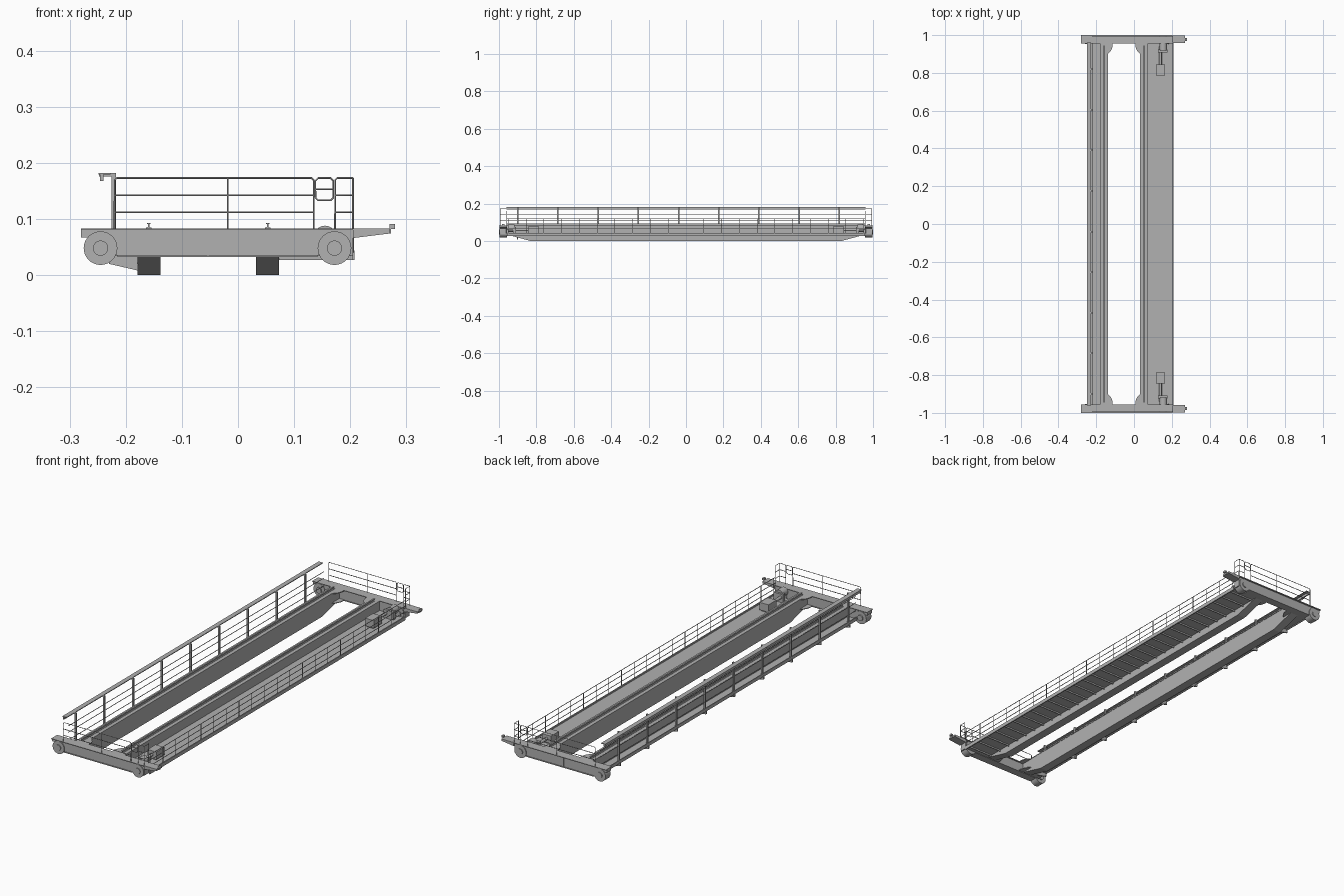
import bpy, bmesh, math
from mathutils import Vector

if "Cube" in bpy.data.objects:
    bpy.data.objects.remove(bpy.data.objects["Cube"])

steel = bpy.data.materials.new("dark_grey_steel")
steel.diffuse_color = (.44, .44, .44, 1)
steel.use_nodes = True
steel.node_tree.nodes["Principled BSDF"].inputs["Base Color"].default_value = steel.diffuse_color


def link(name, me):
    me.materials.clear()
    me.materials.append(steel)
    ob = bpy.data.objects.new(name, me)
    bpy.context.collection.objects.link(ob)
    return ob


def finish(name, bm):
    bmesh.ops.recalc_face_normals(bm, faces=bm.faces)
    me = bpy.data.meshes.new(name)
    bm.to_mesh(me)
    bm.free()
    return link(name, me)


def boxes(name, items):
    """items: (x0, x1, y0, y1, z0, z1)"""
    bm = bmesh.new()
    for x0, x1, y0, y1, z0, z1 in items:
        vs = bmesh.ops.create_cube(bm, size=1)["verts"]
        for v in vs:
            v.co = Vector((x0 + (v.co.x + .5) * (x1 - x0),
                           y0 + (v.co.y + .5) * (y1 - y0),
                           z0 + (v.co.z + .5) * (z1 - z0)))
    return finish(name, bm)


def prisms(name, pts, axis, spans):
    """Extrude a 2D profile along an axis over each (start, end) span."""
    put = {"x": lambda a, b, t: (t, a, b), "y": lambda a, b, t: (a, t, b),
           "z": lambda a, b, t: (a, b, t)}[axis]
    bm = bmesh.new()
    for t0, t1 in spans:
        lo = [bm.verts.new(put(a, b, t0)) for a, b in pts]
        hi = [bm.verts.new(put(a, b, t1)) for a, b in pts]
        bm.faces.new(lo)
        bm.faces.new(hi)
        for i in range(len(pts)):
            j = (i + 1) % len(pts)
            bm.faces.new((lo[i], lo[j], hi[j], hi[i]))
    return finish(name, bm)


def disc(name, x, z, r, y0, y1, n=32):
    pts = [(x + r * math.cos(2 * math.pi * i / n), z + r * math.sin(2 * math.pi * i / n))
           for i in range(n)]
    ob = prisms(name, pts, "y", [(y0, y1)])
    for p in ob.data.polygons:
        p.use_smooth = len(p.vertices) == 4
    return ob


def pipes(name, paths, r=.0015):
    """Thin round tubes along polylines, stored as one mesh."""
    cu = bpy.data.curves.new(name, "CURVE")
    cu.dimensions = "3D"
    cu.bevel_depth, cu.bevel_resolution, cu.use_fill_caps = r, 1, True
    for path in paths:
        sp = cu.splines.new("POLY")
        sp.points.add(len(path) - 1)
        for p, co in zip(sp.points, path):
            p.co = (*co, 1)
    tmp = bpy.data.objects.new(name + "_path", cu)
    bpy.context.collection.objects.link(tmp)
    dg = bpy.context.evaluated_depsgraph_get()
    me = bpy.data.meshes.new_from_object(tmp.evaluated_get(dg))
    bpy.data.objects.remove(tmp)
    return link(name, me)


# Main girders with tapered ends, wider top flange and trolley rails
girder = [(-.957, .082), (-.957, .034), (-.83, 0), (.83, 0), (.957, .034), (.957, .082)]
for side, x in (("left", -.159), ("right", .053)):
    prisms(side + "_girder", girder, "x", [(x - .0205, x + .0205)])
    boxes(side + "_girder_top_flange", [(x - .022, x + .022, -.957, .957, .08, .083)])
    rail = [(-.005, .083), (.005, .083), (.005, .0845), (.001, .0855), (.001, .091),
            (.0035, .0915), (.0035, .093), (-.0035, .093), (-.0035, .0915),
            (-.001, .091), (-.001, .0855), (-.005, .0845)]
    prisms(side + "_trolley_rail", [(x + a, z) for a, z in rail], "y", [(-.945, .945)])

# Drive side walkway with ribs and edge channel
boxes("walkway_deck", [(.073, .205, -.957, .957, .034, .037)])
boxes("walkway_ribs", [(.073, .205, -.93 + i * .062 - .002, -.93 + i * .062 + .002, .027, .034)
                       for i in range(31)])
boxes("walkway_edge_channel", [(.203, .208, -.957, .957, .027, .044)])
ys = [-.95 + i * 1.9 / 20 for i in range(21)]
pipes("walkway_railing",
      [[(.205, y, .036), (.205, y, .118)] for y in ys] +
      [[(.205, -.957, z), (.205, .957, z)] for z in (.065, .092, .118)])

# Conductor side service walkway on brackets
posts = [-.9 + i * .215 for i in range(9)]
prisms("service_brackets", [(-.178, .034), (-.178, .008), (-.23, .02), (-.23, .034)], "y",
       [(y - .003, y + .003) for y in posts])
boxes("service_walkway_deck", [(-.222, -.178, -.957, .957, .034, .037),
                               (-.226, -.222, -.957, .957, .03, .046)])
pipes("service_railing", [[(-.22, -.957, z), (-.22, .957, z)] for z in (.075, .112, .142)])

# Cable posts, arms and hanging conductor beam
boxes("cable_posts", [(-.225, -.217, y - .004, y + .004, .02, .182) for y in posts])
boxes("cable_arms", [(-.248, -.217, y - .004, y + .004, .176, .182) for y in posts])
boxes("cable_beam", [(-.249, -.227, -.96, .96, .179, .182),
                     (-.246, -.240, -.96, .96, .168, .179)])

# Everything repeated at both ends
body = [(-.28, .083), (-.28, .067), (-.262, .067), (-.255, .052), (-.228, .052), (-.215, .034),
        (.142, .034), (.155, .052), (.190, .052), (.200, .034), (.205, .034), (.205, .083)]
buffer_arm = [(.205, .083), (.27, .083), (.27, .074), (.205, .066)]
for end, s in (("front", -1), ("back", 1)):
    def span(a, b):
        return min(s * a, s * b), max(s * a, s * b)

    # End carriage
    prisms(end + "_carriage", body, "y", [span(.960, .992)])
    boxes(end + "_carriage_flanges", [(-.28, .205, *span(.955, 1.0), .080, .083),
                                      (-.215, .142, *span(.957, .996), .032, .035)])
    boxes(end + "_carriage_splice", [(-.054, -.0525, *span(.992, .9935), .035, .08)])
    prisms(end + "_buffer_arm", buffer_arm, "y", [span(.957, .998)])
    boxes(end + "_buffer", [(.27, .28, *span(.970, .984), .082, .091),
                            (.268, .273, *span(.970, .984), .074, .083)])

    # Wheels, hubs and bearing plates
    for side, x in (("left", -.245), ("right", .172)):
        disc(f"{end}_{side}_wheel", x, .048, .030, *span(.958, .996))
        disc(f"{end}_{side}_hub", x, .048, .0135, *span(.952, 1.0), n=24)

    # Curved corner gussets between girder and carriage
    for side, x in (("left", -.139), ("right", .033)):
        d = 1 if side == "left" else -1
        prof = [(x, s * .958), (x + d * .026, s * .958), (x + d * .025, s * .938),
                (x + d * .020, s * .922), (x + d * .011, s * .910), (x, s * .900)]
        prisms(f"{end}_{side}_gusset", prof, "z", [(.079, .083), (.034, .037)])

    # Travel drive: motor, shaft and gearbox
    boxes(end + "_drive_motor", [(.117, .163, *span(.785, .845), .042, .078),
                                 (.122, .158, *span(.79, .84), .037, .042)])
    disc(end + "_drive_shaft", .140, .060, .007, *span(.845, .94), n=16)
    boxes(end + "_gearbox", [(.128, .178, *span(.908, .925), .037, .076)])
    disc(end + "_gear_cover", .155, .068, .020, *span(.918, .957), n=24)

    # End railing with rounded corners, a gap and a safety gate
    y = s * .994
    yi = s * .962
    lines = [[(-.22, y, .083), (-.22, y, .169), (-.216, y, .173), (.131, y, .173),
              (.135, y, .169), (.135, y, .083)],
             [(-.018, y, .083), (-.018, y, .173)],
             [(.173, y, .083), (.173, y, .169), (.177, y, .173), (.205, y, .173)],
             [(.205, y, .083), (.205, y, .173), (.205, yi, .173), (.205, yi, .04)]]
    for z in (.112, .142):
        lines += [[(-.22, y, z), (.135, y, z)],
                  [(.173, y, z), (.205, y, z), (.205, yi, z)]]
    pipes(end + "_end_railing", lines)
    a, b, c = .138, .170, .005
    gate = [(a, .138), (a, .168), (a + c, .173), (b - c, .173), (b, .168),
            (b, .138), (b - c, .133), (a + c, .133), (a, .138)]
    pipes(end + "_safety_gate", [[(x, y, z) for x, z in gate],
                                 [(a, y, .153), (b, y, .153)]])
